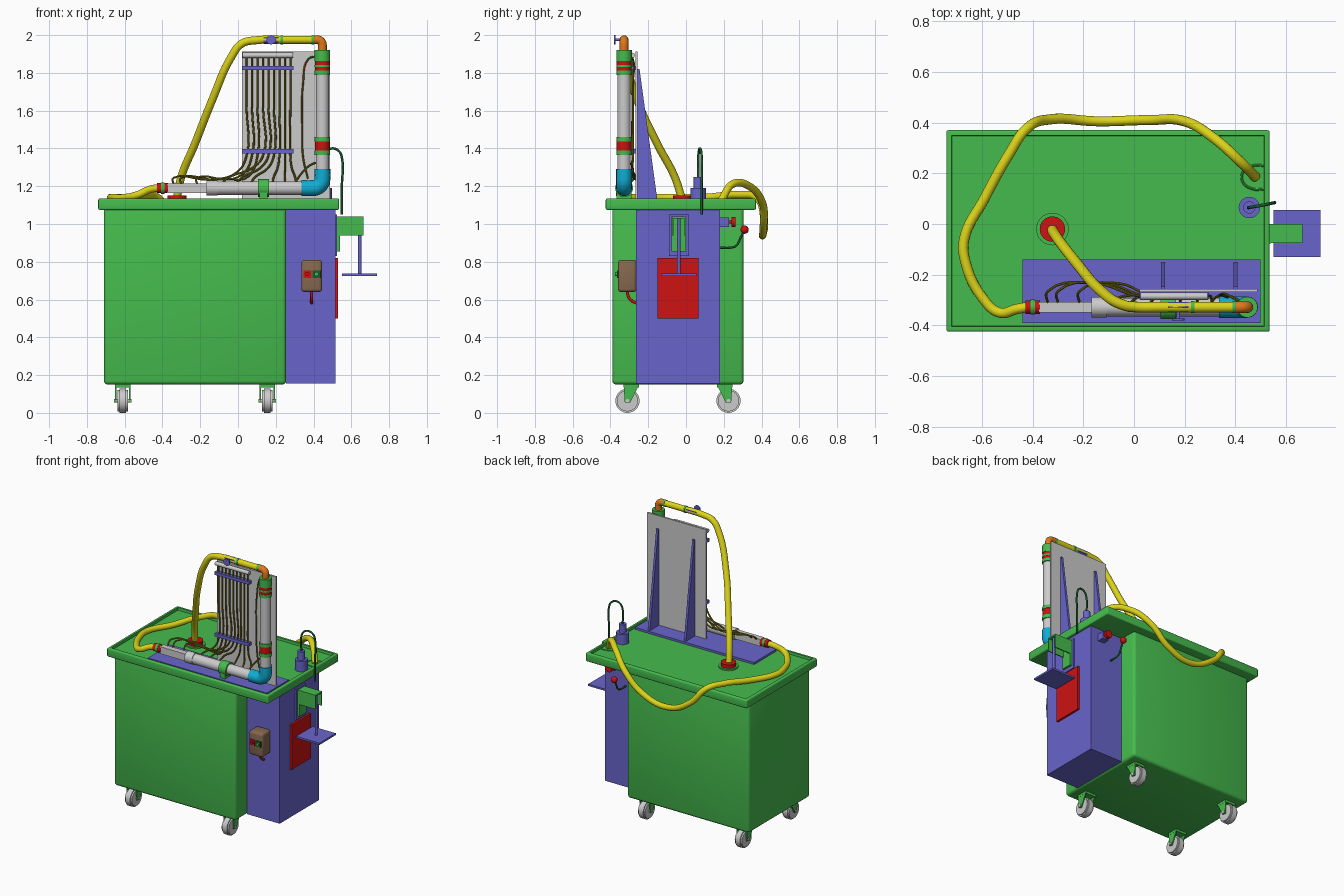
import bpy, bmesh
from math import radians, sin, cos, pi
from mathutils import Vector

def material(name, rgb):
    m = bpy.data.materials.new(name)
    m.diffuse_color = (*rgb, 1)
    return m

GREEN = material("green", (0.06, 0.5, 0.075))
PURPLE = material("purple", (0.14, 0.13, 0.6))
RED = material("red", (0.62, 0.006, 0.006))
YELLOW = material("yellow", (0.72, 0.66, 0.01))
CYAN = material("cyan", (0.005, 0.42, 0.66))
ORANGE = material("orange", (0.75, 0.19, 0.01))
BROWN = material("brown", (0.24, 0.14, 0.08))
OLIVE = material("olive", (0.2, 0.17, 0.012))
DARK = material("dark_green", (0.01, 0.1, 0.03))
GREY = None

def finish(ob, mat):
    if mat:
        ob.data.materials.clear()
        ob.data.materials.append(mat)
    bpy.ops.object.select_all(action='DESELECT')
    ob.select_set(True)
    bpy.context.view_layer.objects.active = ob
    if ob.type == 'CURVE':
        bpy.ops.object.convert(target='MESH')
        ob = bpy.context.object
    bpy.ops.object.shade_smooth_by_angle(angle=radians(35))
    return ob

def from_bm(name, bm, mat):
    bmesh.ops.recalc_face_normals(bm, faces=bm.faces)
    me = bpy.data.meshes.new(name)
    bm.to_mesh(me)
    bm.free()
    ob = bpy.data.objects.new(name, me)
    bpy.context.collection.objects.link(ob)
    return finish(ob, mat)

def box(name, lo, hi, mat, bevel=0, rim=None):
    bm = bmesh.new()
    bmesh.ops.create_cube(bm, size=1)
    for v in bm.verts:
        v.co = [lo[i] + (v.co[i] + 0.5) * (hi[i] - lo[i]) for i in range(3)]
    if bevel:
        bmesh.ops.bevel(bm, geom=bm.edges[:], offset=bevel, segments=3, profile=0.5, affect='EDGES')
    if rim:  # sink the middle of the top face, leaving a raised edge
        bm.normal_update()
        top = max(bm.faces, key=lambda f: f.normal.z * f.calc_area())
        bmesh.ops.inset_region(bm, faces=[top], thickness=rim[0])
        bmesh.ops.inset_region(bm, faces=[top], thickness=0.002)
        bmesh.ops.translate(bm, verts=top.verts, vec=(0, 0, -rim[1]))
    return from_bm(name, bm, mat)

def cyl(name, p0, p1, r, mat, r2=None, sides=32):
    p0, p1 = Vector(p0), Vector(p1)
    bm = bmesh.new()
    bmesh.ops.create_cone(bm, cap_ends=True, segments=sides, radius1=r,
                          radius2=r if r2 is None else r2, depth=(p1 - p0).length)
    q = (p1 - p0).to_track_quat('Z', 'Y')
    for v in bm.verts:
        v.co = q @ v.co + (p0 + p1) / 2
    return from_bm(name, bm, mat)

def ball(name, c, r, mat):
    bm = bmesh.new()
    bmesh.ops.create_uvsphere(bm, u_segments=20, v_segments=12, radius=r)
    bmesh.ops.translate(bm, verts=bm.verts, vec=c)
    return from_bm(name, bm, mat)

def prism(name, yz, x0, x1, mat):
    bm = bmesh.new()
    f = bm.faces.new([bm.verts.new((x0, y, z)) for y, z in yz])
    ext = bmesh.ops.extrude_face_region(bm, geom=[f])
    bmesh.ops.translate(bm, verts=[g for g in ext['geom'] if isinstance(g, bmesh.types.BMVert)], vec=(x1 - x0, 0, 0))
    return from_bm(name, bm, mat)

def tube(name, pts, r, mat, res=8, sides=4):
    cu = bpy.data.curves.new(name, 'CURVE')
    cu.dimensions = '3D'
    cu.bevel_depth, cu.bevel_resolution = r, sides
    cu.resolution_u, cu.use_fill_caps = res, True
    sp = cu.splines.new('BEZIER')
    sp.bezier_points.add(len(pts) - 1)
    for b, p in zip(sp.bezier_points, pts):
        b.co = p
        b.handle_left_type = b.handle_right_type = 'AUTO'
    ob = bpy.data.objects.new(name, cu)
    bpy.context.collection.objects.link(ob)
    return finish(ob, mat)

def arc_xz(cx, y, cz, r, a0, a1, n=7):
    return [(cx + r * cos(radians(a0 + (a1 - a0) * i / n)), y,
             cz + r * sin(radians(a0 + (a1 - a0) * i / n))) for i in range(n + 1)]

# tank, lid with raised rim, side cabinet
box("tank_body", (-0.71, -0.39, 0.15), (0.255, 0.305, 1.09), GREEN, 0.02)
box("tank_lid", (-0.74, -0.425, 1.075), (0.535, 0.37, 1.135), GREEN, 0.008, rim=(0.018, 0.018))
box("side_cabinet", (0.255, -0.265, 0.155), (0.515, 0.18, 1.075), PURPLE)
box("cabinet_red_panel", (0.515, -0.15, 0.5), (0.53, 0.065, 0.82), RED)

# casters
for x in (-0.61, 0.155):
    for y, s in ((-0.31, -1), (0.225, 1)):
        cyl("caster_wheel", (x - 0.028, y, 0.064), (x + 0.028, y, 0.064), 0.056, GREY)
        cyl("caster_tread", (x - 0.018, y, 0.064), (x + 0.018, y, 0.064), 0.064, GREY)
        cyl("caster_axle", (x - 0.046, y, 0.064), (x + 0.046, y, 0.064), 0.01, GREY, sides=16)
        t = y - s * 0.02
        for k in (-1, 1):
            prism("caster_fork", [(t - 0.04, 0.145), (t + 0.04, 0.145), (y + 0.014, 0.054), (y - 0.014, 0.054)],
                  x + k * 0.034, x + k * 0.041, GREEN)
        box("caster_plate", (x - 0.042, t - 0.04, 0.134), (x + 0.042, t + 0.04, 0.152), GREEN)

# hanging tray on a channel arm
box("arm_mount", (0.515, -0.09, 0.83), (0.525, 0.015, 1.05), PURPLE)
box("arm_mount_frame", (0.525, -0.077, 0.855), (0.54, 0.0, 1.04), GREEN)
box("arm_top", (0.535, -0.075, 1.03), (0.665, 0.0, 1.04), GREEN)
for y in (-0.075, -0.008):
    box("arm_side", (0.535, y, 0.94), (0.665, y + 0.008, 1.04), GREEN)
cyl("tray_post", (0.645, -0.038, 0.73), (0.645, -0.038, 1.03), 0.009, PURPLE, sides=16)
box("hanging_tray", (0.55, -0.13, 0.725), (0.735, 0.055, 0.738), PURPLE)

# control box with buttons and cable
box("control_box", (0.335, -0.36, 0.64), (0.445, -0.262, 0.81), BROWN, 0.016)
for x, m in ((0.367, RED), (0.415, GREEN)):
    box("button_plate", (x - 0.021, -0.366, 0.715), (x + 0.021, -0.355, 0.755), RED if m == RED else DARK)
    cyl("push_button", (x, -0.376, 0.735), (x, -0.36, 0.735), 0.011, m, sides=20)
tube("control_cable", [(0.39, -0.31, 0.65), (0.39, -0.305, 0.615), (0.39, -0.285, 0.592), (0.39, -0.262, 0.582)], 0.008, RED)

# valves behind the cabinet
box("drain_valve_block", (0.405, 0.18, 0.985), (0.455, 0.228, 1.035), PURPLE)
cyl("drain_valve_stem", (0.43, 0.22, 1.01), (0.43, 0.255, 1.01), 0.008, RED, sides=12)
cyl("drain_valve_knob", (0.43, 0.24, 1.01), (0.43, 0.262, 1.01), 0.027, RED, sides=20)
tube("drain_lever", [(0.35, 0.18, 0.875), (0.35, 0.235, 0.875), (0.35, 0.265, 0.885), (0.35, 0.29, 0.93), (0.35, 0.31, 0.97)], 0.006, DARK)
ball("drain_lever_ball", (0.35, 0.31, 0.97), 0.022, RED)

# base plate, panel and gussets
box("panel_base", (-0.44, -0.39, 1.112), (0.5, -0.14, 1.132), PURPLE)
box("back_panel", (0.022, -0.268, 1.13), (0.487, -0.256, 1.912), GREY)
for x in (0.115, 0.4):
    prism("panel_gusset", [(-0.256, 1.13), (-0.152, 1.13), (-0.246, 1.82), (-0.256, 1.82)], x - 0.008, x + 0.008, PURPLE)

# manometer tubes with manifold and clamp bars
cyl("manifold", (0.025, -0.285, 1.893), (0.29, -0.285, 1.893), 0.014, GREY, sides=20)
for z in (1.825, 1.385):
    box("tube_clamp_bar", (0.022, -0.297, z - 0.011), (0.293, -0.268, z + 0.011), PURPLE)
for i, e in enumerate((-0.34, -0.3, -0.215, -0.1, -0.02, 0.06, 0.18, 0.25, 0.31)):
    x = 0.045 + i * 0.029
    if i < 3:
        mid = [(x - 0.05, -0.28, 1.275 - 0.012 * i), ((x + e) / 2, -0.235, 1.235), (e, -0.265, 1.245)]
    else:
        mid = [(x + (e - x) * 0.25, -0.285, 1.295), (x + (e - x) * 0.75, -0.285, 1.25)]
    tube("manometer_tube", [(x, -0.284, 1.885), (x, -0.284, 1.62), (x, -0.284, 1.36), *mid, (e, -0.315, 1.205)], 0.0055, OLIVE, 5, 2)
tube("pressure_line", [(0.42, -0.31, 1.89), (0.37, -0.28, 1.87), (0.345, -0.28, 1.75), (0.34, -0.28, 1.5),
                       (0.345, -0.28, 1.35), (0.37, -0.29, 1.24)], 0.005, OLIVE, 6, 2)
tube("pressure_line_short", [(0.43, -0.31, 1.33), (0.38, -0.285, 1.31), (0.33, -0.285, 1.26), (0.3, -0.315, 1.21)], 0.005, OLIVE, 6, 2)

# vertical pipe with coloured couplings
PX, PY, PZ = 0.447, -0.328, 1.19
cyl("vertical_pipe", (PX, PY, 1.28), (PX, PY, 1.9), 0.035, GREY)
for z0, z1, m in ((1.365, 1.39, GREEN), (1.39, 1.437, RED), (1.437, 1.46, GREEN), (1.79, 1.812, GREEN),
                  (1.812, 1.83, RED), (1.83, 1.843, GREEN), (1.843, 1.862, RED), (1.862, 1.92, GREEN)):
    cyl("pipe_coupling", (PX, PY, z0), (PX, PY, z1), 0.041 if m == GREEN else 0.039, m)
tube("bottom_elbow", [(0.335, PY, PZ), *arc_xz(PX - 0.05, PY, PZ + 0.05, 0.05, -90, 0), (PX, PY, 1.29)], 0.042, CYAN, 3, 6)
tube("top_elbow", [(PX, PY, 1.915), *arc_xz(PX - 0.028, PY, 1.947, 0.028, 0, 90), (0.4, PY, 1.975)], 0.023, ORANGE, 3, 6)

# horizontal test pipe
cyl("horizontal_pipe", (-0.12, PY, PZ), (0.34, PY, PZ), 0.036, GREY)
cyl("pipe_flange", (-0.168, PY, PZ), (-0.108, PY, PZ), 0.04, GREY)
box("inlet_duct", (-0.375, PY - 0.021, PZ - 0.025), (-0.165, PY + 0.021, PZ + 0.025), GREY)
cyl("pipe_clamp", (0.105, PY, PZ), (0.165, PY, PZ), 0.047, GREEN)
box("pipe_clamp_foot", (0.115, PY - 0.04, 1.13), (0.155, PY + 0.04, 1.17), GREEN)
for a, b, m in ((-0.428, -0.408, RED), (-0.408, -0.39, GREEN), (-0.39, -0.37, RED)):
    cyl("inlet_fitting", (a, PY, PZ), (b, PY, PZ), 0.03 if m == GREEN else 0.027, m)

# outlet hose from the top elbow down into the lid, with valve
tube("outlet_hose", [(0.4, PY, 1.975), (0.25, PY, 1.975), (0.1, PY, 1.973), (0.02, PY, 1.955), (-0.035, -0.322, 1.885),
                     (-0.135, -0.26, 1.66), (-0.23, -0.15, 1.42), (-0.3, -0.06, 1.25), (-0.325, -0.02, 1.13)], 0.021, YELLOW, 8, 6)
cyl("hose_valve", (0.135, PY, 1.975), (0.215, PY, 1.975), 0.023, PURPLE, sides=6)
cyl("hose_valve_stem", (0.175, PY, 1.975), (0.175, -0.38, 1.975), 0.007, PURPLE, sides=12)
cyl("hose_valve_handwheel", (0.175, -0.372, 1.975), (0.175, -0.38, 1.975), 0.025, PURPLE, sides=12)
for x in (0.232, 0.395):
    cyl("hose_ring", (x - 0.007, PY, 1.975), (x + 0.007, PY, 1.975), 0.0235, GREEN)
cyl("lid_port_ring", (-0.322, -0.02, 1.11), (-0.322, -0.02, 1.127), 0.064, GREEN)
cyl("lid_port", (-0.322, -0.02, 1.11), (-0.322, -0.02, 1.152), 0.05, RED)

# supply hose looping around the back
tube("supply_hose", [(-0.42, PY, 1.19), (-0.46, -0.335, 1.185), (-0.53, -0.35, 1.155), (-0.595, -0.295, 1.14), (-0.665, -0.15, 1.14),
                     (-0.67, -0.06, 1.14), (-0.59, 0.1, 1.14), (-0.49, 0.28, 1.155), (-0.425, 0.375, 1.14), (-0.33, 0.413, 1.03),
                     (-0.14, 0.405, 0.94), (0.06, 0.41, 0.99), (0.2, 0.405, 1.11), (0.32, 0.335, 1.2), (0.42, 0.245, 1.21),
                     (0.48, 0.185, 1.12)], 0.02, YELLOW, 8, 6)
tube("hose_pocket_lip", [(0.515, 0.23, 1.118), (0.47, 0.23, 1.118), (0.43, 0.205, 1.118), (0.43, 0.165, 1.118),
                         (0.47, 0.138, 1.118), (0.515, 0.138, 1.118)], 0.005, GREEN, 6, 2)

# hand pump with hooked pipe
cyl("pump_base", (0.455, 0.065, 1.11), (0.455, 0.065, 1.19), 0.042, PURPLE)
cyl("pump_body", (0.455, 0.065, 1.19), (0.455, 0.065, 1.25), 0.024, PURPLE)
tube("pump_pipe", [(0.455, 0.065, 1.25), (0.455, 0.065, 1.35), (0.47, 0.068, 1.385), (0.5, 0.073, 1.4), (0.535, 0.08, 1.385),
                   (0.55, 0.083, 1.35), (0.55, 0.083, 1.2), (0.55, 0.083, 1.05)], 0.0065, DARK)
